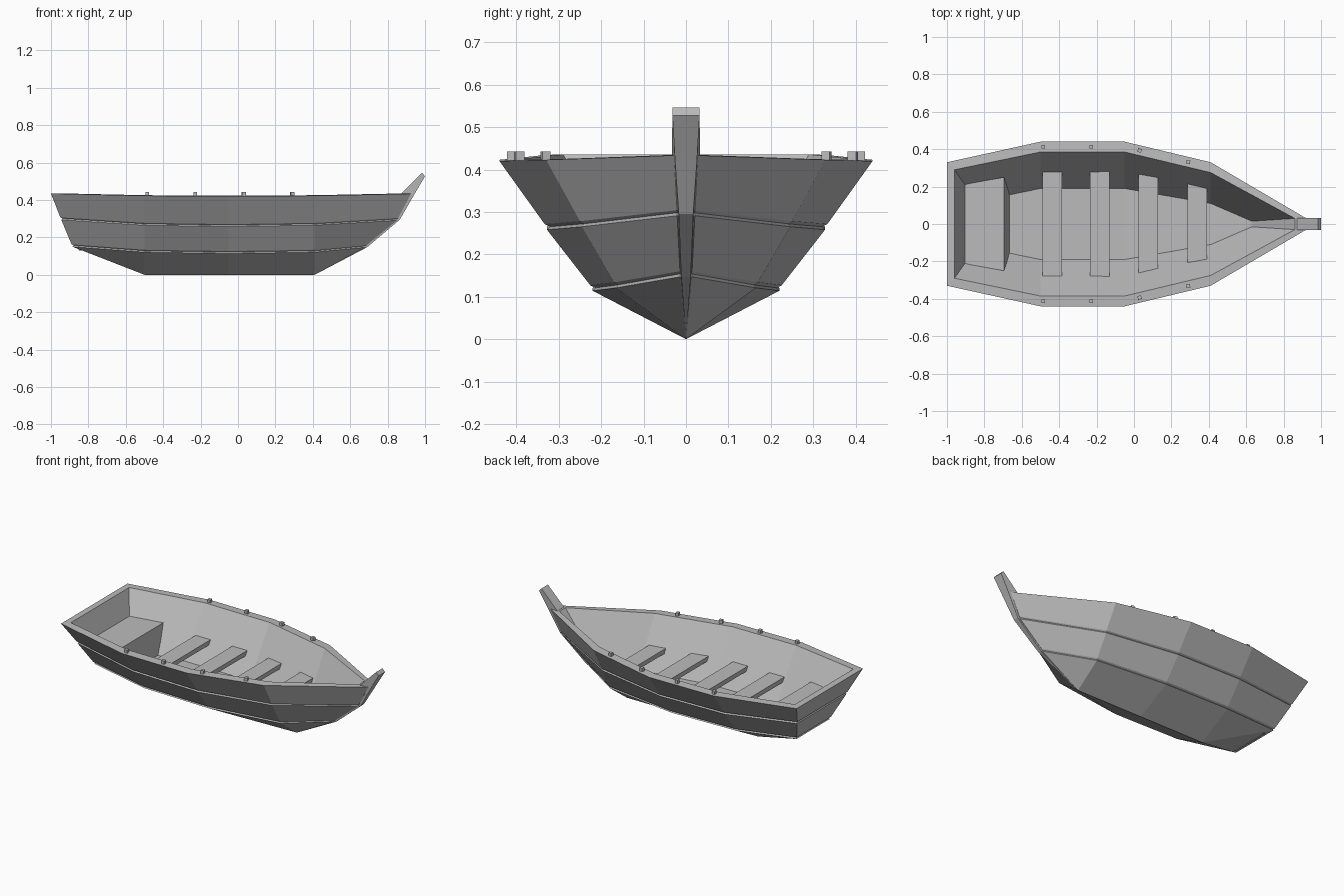
import bpy
import bmesh
import math
from mathutils import Matrix, Vector

default = bpy.data.objects.get("Cube")
if default:
    bpy.data.objects.remove(default, do_unlink=True)

GREY = (0.5, 0.5, 0.5, 1.0)
wood = bpy.data.materials.new("grey_wood")
wood.use_nodes = True
wood.diffuse_color = GREY
wood.node_tree.nodes["Principled BSDF"].inputs["Base Color"].default_value = GREY


def finish(name, bm):
    bmesh.ops.recalc_face_normals(bm, faces=bm.faces)
    mesh = bpy.data.meshes.new(name)
    bm.to_mesh(mesh)
    bm.free()
    mesh.materials.append(wood)
    obj = bpy.data.objects.new(name, mesh)
    bpy.context.scene.collection.objects.link(obj)
    return obj


class Builder:
    """Adds faces from points, sharing equal corners."""

    def __init__(self):
        self.bm = bmesh.new()
        self.verts = {}

    def face(self, *points):
        corners = []
        for p in points:
            key = tuple(round(c, 5) for c in p)
            if key not in self.verts:
                self.verts[key] = self.bm.verts.new(key)
            if self.verts[key] not in corners:
                corners.append(self.verts[key])
        if len(corners) > 2 and not self.bm.faces.get(corners):
            self.bm.faces.new(corners)


def flip(p):
    return (p[0], -p[1], p[2])


def symmetric_strip(name, pairs):
    """Solid mirrored across y = 0, from (lower, upper) point pairs."""
    b = Builder()
    for (a0, a1), (b0, b1) in zip(pairs, pairs[1:]):
        b.face(a0, b0, b1, a1)
        b.face(flip(a0), flip(a1), flip(b1), flip(b0))
        b.face(a0, flip(a0), flip(b0), b0)
        b.face(a1, b1, flip(b1), flip(a1))
    for low, top in (pairs[0], pairs[-1]):
        b.face(low, top, flip(top), flip(low))
    return finish(name, b.bm)


# Stations run from stern to bow; lift is the upward sweep at the ends
MID_X = [-0.5, -0.05, 0.41]
OUTER = [0.33, 0.44, 0.44, 0.33, 0.028]
INNER = [0.29, 0.385, 0.385, 0.275, 0.03]
FLOOR = [0.12, 0.19, 0.19, 0.11, 0.015]
LIFT = [0.036, 0.007, 0.0, 0.007, 0.033]
RIM_Z, FLOOR_Z = 0.42, 0.13


def level(halves, ratio, z, sweep, stern_x, bow_x):
    xs = [stern_x] + MID_X + [bow_x]
    return [(x, h * ratio, z + l * sweep) for x, h, l in zip(xs, halves, LIFT)]


# Hull shell: three planks with grooves between, rim, inner wall, floor
levels = [
    level(OUTER, 0, 0, 0, -0.5, 0.41),
    level(OUTER, 0.5, 0.114, 1, -0.885, 0.68),
    level(OUTER, 0.485, 0.121, 1, -0.878, 0.68),
    level(OUTER, 0.513, 0.127, 1, -0.89, 0.69),
    level(OUTER, 0.745, 0.258, 1, -0.945, 0.85),
    level(OUTER, 0.73, 0.265, 1, -0.938, 0.85),
    level(OUTER, 0.757, 0.271, 1, -0.95, 0.857),
    level(OUTER, 1, RIM_Z, 0.4, -1.0, 0.925),
    level(INNER, 1, RIM_Z + 0.003, 0.35, -0.96, 0.86),
    level(FLOOR, 1, FLOOR_Z, 0.4, -0.84, 0.63),
]
hull = Builder()
for low, top in zip(levels, levels[1:]):
    for i in range(len(LIFT) - 1):
        quad = (low[i], low[i + 1], top[i + 1], top[i])
        hull.face(*quad)
        hull.face(*[flip(p) for p in reversed(quad)])
    for end in (0, -1):
        hull.face(low[end], top[end], flip(top[end]), flip(low[end]))
floor = levels[-1]
for p, q in zip(floor, floor[1:]):
    hull.face(p, q, flip(q), flip(p))
finish("hull", hull.bm)

# Stem post, widening towards its raised tip
symmetric_strip("stem_post", [
    ((0.41, 0.0, 0.0), (0.45, 0.0, 0.05)),
    ((0.69, 0.011, 0.147), (0.63, 0.016, 0.15)),
    ((0.865, 0.017, 0.295), (0.8, 0.026, 0.32)),
    ((0.94, 0.026, 0.425), (0.87, 0.033, 0.432)),
    ((1.0, 0.032, 0.527), (0.983, 0.032, 0.546)),
])

# Stern seat box
symmetric_strip("stern_seat", [
    ((-0.85, 0.125, FLOOR_Z), (-0.915, 0.21, 0.3)),
    ((-0.665, 0.16, FLOOR_Z), (-0.695, 0.25, 0.3)),
])


def across(values, x):
    """Interpolate a per-station value at x along the middle stations."""
    i = 0 if x < MID_X[1] else 1
    t = (x - MID_X[i]) / (MID_X[i + 1] - MID_X[i])
    return values[i + 1] * (1 - t) + values[i + 2] * t


def on_wall(x, z):
    t = (z - FLOOR_Z) / (RIM_Z - FLOOR_Z)
    return (x, across(FLOOR, x) * (1 - t) + across(INNER, x) * t + 0.004, z)


# Thwarts, trimmed to the inner wall
SEAT_Z, SEAT_THICK, SEAT_WIDE = 0.265, 0.028, 0.104
for n, x in enumerate((-0.49, -0.235, 0.025, 0.285), 1):
    symmetric_strip(f"thwart_{n}", [
        (on_wall(e, SEAT_Z - SEAT_THICK), on_wall(e, SEAT_Z))
        for e in (x, x + SEAT_WIDE)
    ])

# Small oar blocks on the rim, turned to follow it
for n, x in enumerate((-0.485, -0.228, 0.03, 0.29), 1):
    y = (across(OUTER, x) + across(INNER, x)) / 2
    slope = (across(OUTER, x + 0.01) - across(OUTER, x)) / 0.01
    for side, sign in (("left", 1), ("right", -1)):
        bm = bmesh.new()
        place = (Matrix.Translation(Vector((x, sign * y, RIM_Z + 0.01)))
                 @ Matrix.Rotation(sign * math.atan(slope), 4, "Z"))
        bmesh.ops.create_cube(bm, size=1, matrix=place @ Matrix.Diagonal((0.02, 0.02, 0.026, 1)))
        finish(f"oar_block_{side}_{n}", bm)
